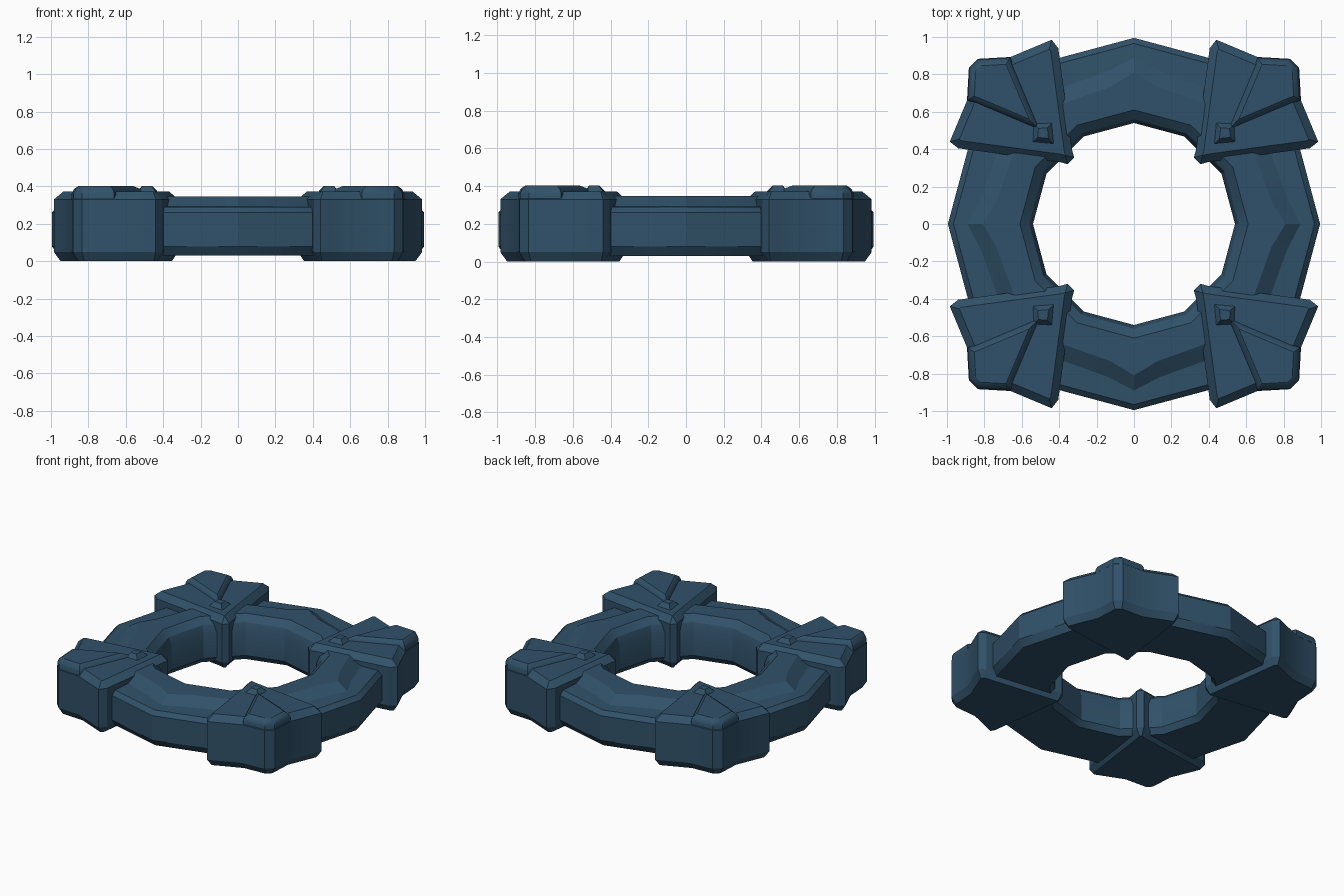
import bpy, bmesh, math
from mathutils import Vector

if "Cube" in bpy.data.objects:
    bpy.data.objects.remove(bpy.data.objects["Cube"])

mat = bpy.data.materials.new("slate blue")
mat.diffuse_color = (0.03, 0.083, 0.142, 1)
mat.use_nodes = True
mat.node_tree.nodes["Principled BSDF"].inputs["Base Color"].default_value = mat.diffuse_color


def make(name, rings, closed_tube=False):
    """Skin a list of point loops; cap the ends or close into a tube."""
    bm = bmesh.new()
    vs = [[bm.verts.new(p) for p in r] for r in rings]
    n, m = len(vs[0]), len(vs)
    for i in range(m if closed_tube else m - 1):
        a, b = vs[i], vs[(i + 1) % m]
        for j in range(n):
            k = (j + 1) % n
            bm.faces.new((a[j], a[k], b[k], b[j]))
    if not closed_tube:
        bm.faces.new(vs[0][::-1])
        bm.faces.new(vs[-1])
    bmesh.ops.recalc_face_normals(bm, faces=bm.faces[:])
    me = bpy.data.meshes.new(name)
    bm.to_mesh(me)
    bm.free()
    me.materials.append(mat)
    ob = bpy.data.objects.new(name, me)
    bpy.context.collection.objects.link(ob)
    bpy.ops.object.select_all(action='DESELECT')
    ob.select_set(True)
    bpy.context.view_layer.objects.active = ob
    bpy.ops.object.shade_smooth_by_angle(angle=math.radians(28))
    return ob


def inset(pts, d):
    """Mitred inward offset of a 2D outline listed clockwise."""
    out = []
    for i, p in enumerate(pts):
        p = Vector(p)
        e1 = (p - Vector(pts[i - 1])).normalized()
        e2 = (Vector(pts[(i + 1) % len(pts)]) - p).normalized()
        n1, n2 = Vector((e1.y, -e1.x)), Vector((e2.y, -e2.x))
        out.append(tuple(p + (n1 + n2) * d / (1 + n1.dot(n2))))
    return out


def loft(name, outline, levels, sx, sy):
    """Stack insets of an outline at (z, inset) levels, mirrored per corner."""
    return make(name, [[(sx * x, sy * y, z) for x, y in inset(outline, d)]
                       for z, d in levels])


# Ring: twelve-sided band with a stepped top that peaks at each quarter
def section(deg):
    a = math.radians(deg)
    c = math.cos(math.radians(15)) / math.cos(math.radians(deg % 30 - 15))
    q = min(deg % 90, 90 - deg % 90)
    foot, top = (0.89, 0.81) if q == 0 else (0.83, 0.745)
    prof = [(0.96 * c, 0.03), (0.995 * c, 0.08), (0.995 * c, 0.26),
            (0.965 * c, 0.29), (foot, 0.295), (top, 0.347), (0.61 * c, 0.347),
            (0.56 * c, 0.305), (0.54 * c, 0.25), (0.54 * c, 0.07), (0.57 * c, 0.03)]
    return [(r * math.cos(a), r * math.sin(a), z) for r, z in prof]


make("ring", [section(k * 90 + d) for k in range(4) for d in (0, 9.5, 30, 60, 80.5)], True)


def diagonal(half):
    return half + [(y, x) for x, y in reversed(half)]


# Corner clamps, each with a raised wedge and a small stud
clamp = diagonal([(0.32, 0.355), (0.332, 0.40), (0.405, 0.94), (0.44, 0.985),
                  (0.50, 0.96), (0.66, 0.893), (0.835, 0.883)])
wedge = [(0.49, 0.49), (0.66, 0.893), (0.835, 0.883),
         (0.883, 0.835), (0.893, 0.66)]
stud = [(0.435, 0.425), (0.44, 0.54), (0.535, 0.535), (0.54, 0.44)]
stud[0] = (0.43, 0.43)
for sx in (-1, 1):
    for sy in (-1, 1):
        tag = ("front" if sy < 0 else "back") + ("_left" if sx < 0 else "_right")
        loft("clamp_" + tag, clamp, [(0, 0.03), (0.05, 0), (0.33, 0), (0.372, 0.042)], sx, sy)
        loft("wedge_" + tag, wedge, [(0.30, 0.005), (0.36, 0.003), (0.385, 0.015), (0.402, 0.038)], sx, sy)
        loft("stud_" + tag, stud, [(0.36, 0), (0.372, 0), (0.402, 0.025)], sx, sy)
